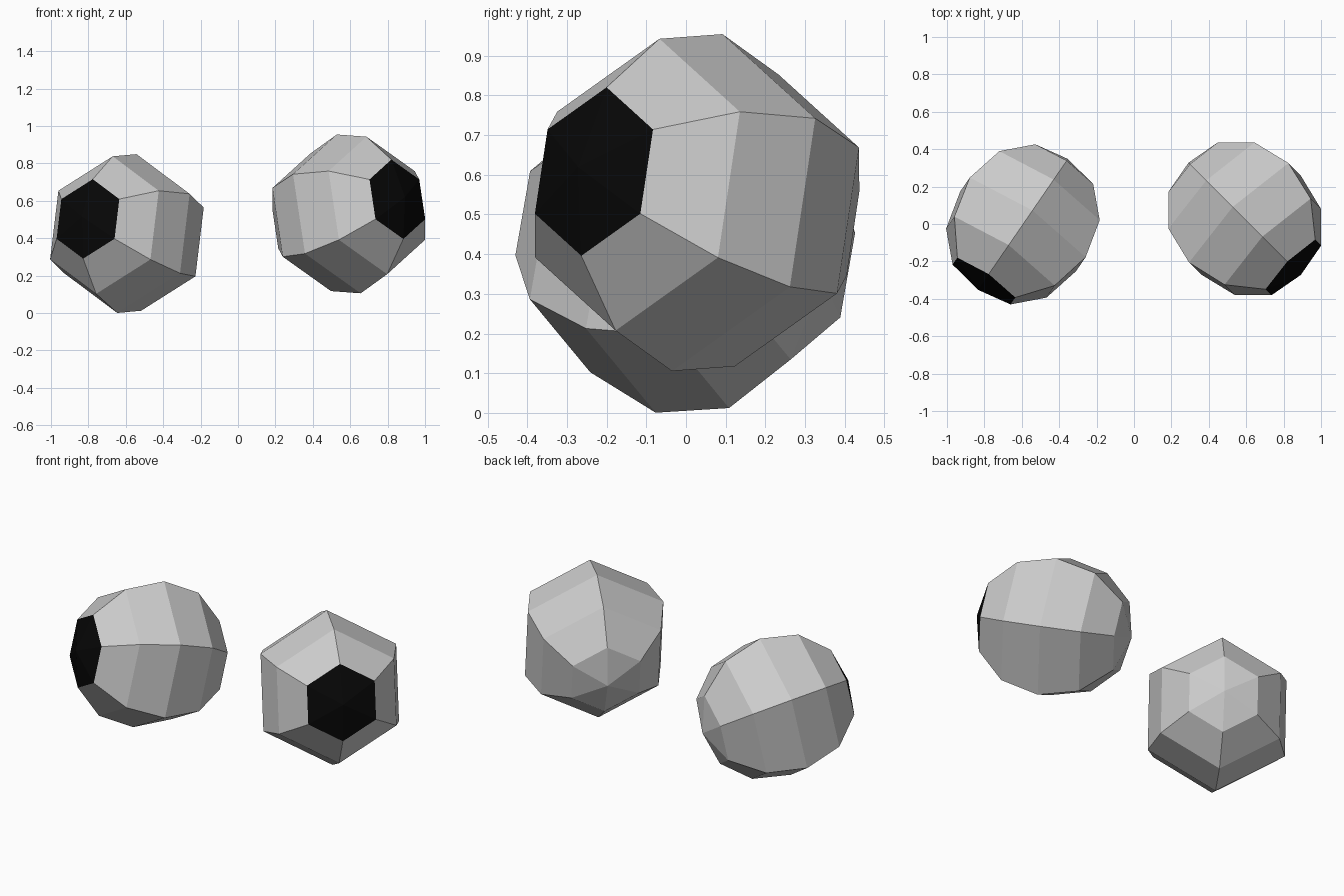
import bpy, bmesh, math
from mathutils import Matrix, Vector

if "Cube" in bpy.data.objects:
    bpy.data.objects.remove(bpy.data.objects["Cube"])

R = 0.434  # eyeball radius

black = bpy.data.materials.new("pupil_black")
black.diffuse_color = (0.002, 0.002, 0.002, 1)
black.use_nodes = True
black.node_tree.nodes["Principled BSDF"].inputs["Base Color"].default_value = black.diffuse_color


def cap_or_ball(name, matrix, pupil):
    """Six-sided low-poly sphere, keeping only the front cap or everything else."""
    bm = bmesh.new()
    bmesh.ops.create_uvsphere(bm, u_segments=6, v_segments=6, radius=R)
    # roll so that a corner points straight up (local +y)
    top = max(bm.verts, key=lambda v: v.co.y).co
    roll = Matrix.Rotation(math.atan2(top.x, top.y), 4, 'Z')
    bmesh.ops.transform(bm, matrix=roll, verts=bm.verts)
    drop = [f for f in bm.faces
            if (f.calc_center_median().z > 0.87 * R) != pupil]
    bmesh.ops.delete(bm, geom=drop, context='FACES')
    mesh = bpy.data.meshes.new(name)
    bm.to_mesh(mesh)
    bm.free()
    obj = bpy.data.objects.new(name, mesh)
    obj.matrix_world = matrix
    bpy.context.collection.objects.link(obj)
    if pupil:
        mesh.materials.append(black)


def eye(side, centre, turn, tilt=12):
    """turn = degrees away from -y towards +x, tilt = degrees upward."""
    a, e = math.radians(turn), math.radians(tilt)
    gaze = Vector((math.sin(a) * math.cos(e), -math.cos(a) * math.cos(e), math.sin(e)))
    right = Vector((math.cos(a), math.sin(a), 0))
    up = gaze.cross(right)
    rot = Matrix((right, up, gaze)).transposed().to_4x4()
    m = Matrix.Translation(centre) @ rot
    cap_or_ball(side + "_eyeball", m, False)
    cap_or_ball(side + "_pupil", m, True)


# left eye sits lower, both look outward and slightly up
eye("left", (-0.594, -0.002, 0.425), -34.5)
eye("right", (0.592, 0.028, 0.53), 45)
